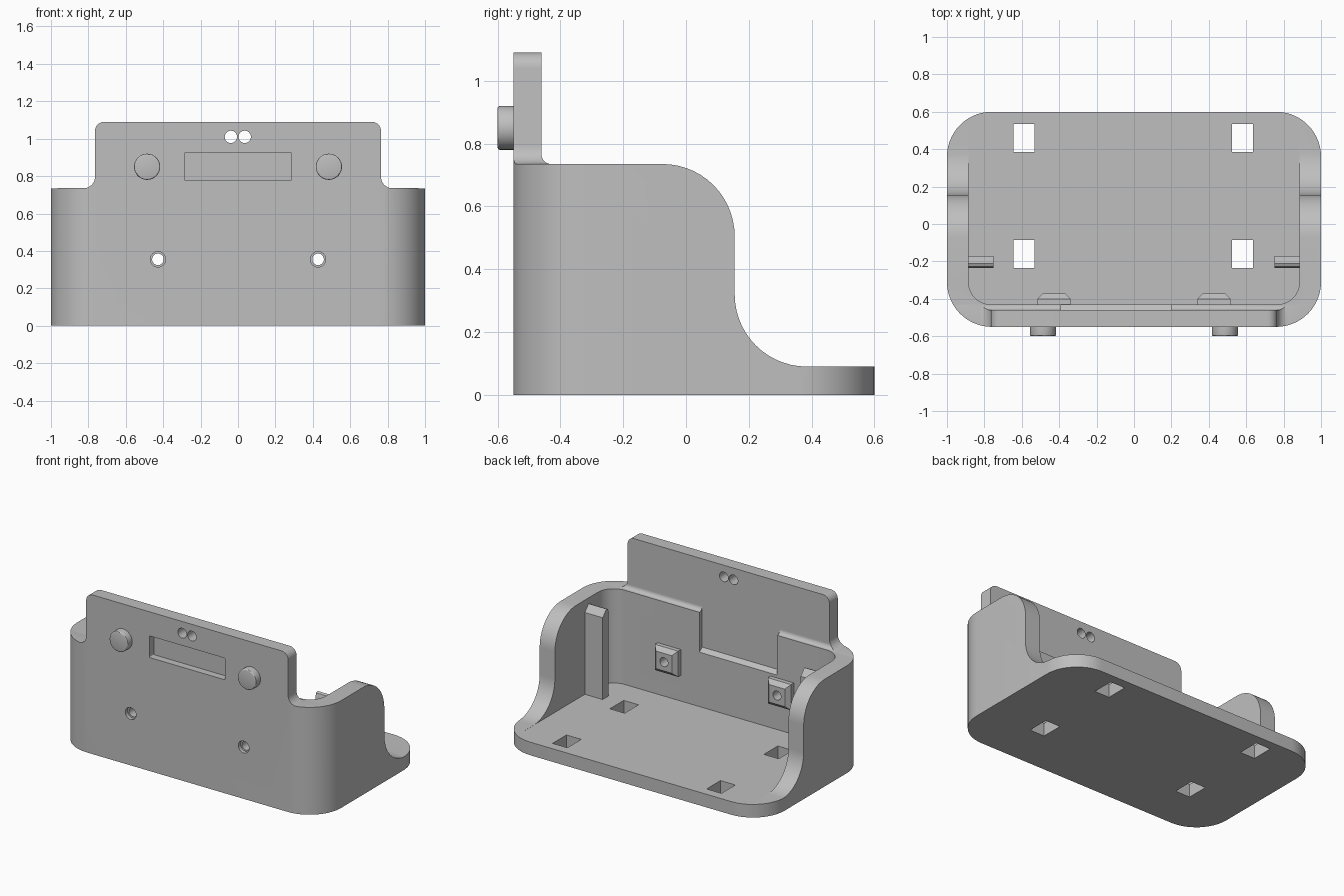
import bpy, bmesh, math
from mathutils import Vector

cube = bpy.data.objects.get("Cube")
if cube:
    bpy.data.objects.remove(cube, do_unlink=True)

grey = bpy.data.materials.new("light grey plastic")
grey.use_nodes = True
colour = (0.52, 0.52, 0.52, 1)
grey.diffuse_color = colour
grey.node_tree.nodes["Principled BSDF"].inputs["Base Color"].default_value = colour


def rounded(corners, steps=14):
    """Turn (u, v, radius) corners into an outline with filleted corners."""
    out = []
    for i, (u, v, r) in enumerate(corners):
        p = Vector((u, v))
        if not r:
            out.append(p)
            continue
        a = (Vector(corners[i - 1][:2]) - p).normalized()
        b = (Vector(corners[(i + 1) % len(corners)][:2]) - p).normalized()
        half = a.angle(b) / 2
        centre = p + (a + b).normalized() * r / math.sin(half)
        start = p + a * r / math.tan(half) - centre
        end = p + b * r / math.tan(half) - centre
        sweep = start.angle(end)
        for k in range(steps + 1):
            t = k / steps
            out.append(centre + (start * math.sin((1 - t) * sweep)
                                 + end * math.sin(t * sweep)) / math.sin(sweep))
    return out


def make(name, bm):
    bmesh.ops.recalc_face_normals(bm, faces=bm.faces)
    mesh = bpy.data.meshes.new(name)
    bm.to_mesh(mesh)
    bm.free()
    mesh.materials.append(grey)
    obj = bpy.data.objects.new(name, mesh)
    bpy.context.collection.objects.link(obj)
    return obj


def prism(name, corners, axis, lo, hi):
    """Extrude an outline along an axis."""
    place = {"x": lambda p, d: (d, p.x, p.y),
             "y": lambda p, d: (p.x, d, p.y),
             "z": lambda p, d: (p.x, p.y, d)}[axis]
    bm = bmesh.new()
    pts = rounded(corners)
    rings = [[bm.verts.new(place(p, d)) for p in pts] for d in (lo, hi)]
    for ring in rings:
        bm.faces.new(ring)
    for i in range(len(pts)):
        bm.faces.new((rings[0][i - 1], rings[0][i], rings[1][i], rings[1][i - 1]))
    return make(name, bm)


def rect(u0, u1, v0, v1, r=0):
    return [(u0, v0, r), (u1, v0, r), (u1, v1, r), (u0, v1, r)]


def disc(x, z, r):
    return [(x + r * math.cos(math.tau * i / 32), z + r * math.sin(math.tau * i / 32), 0)
            for i in range(32)]


def boolean(obj, tool, operation="DIFFERENCE", keep=False):
    mod = obj.modifiers.new("cut", "BOOLEAN")
    mod.operation, mod.object, mod.solver = operation, tool, "EXACT"
    bpy.context.view_layer.objects.active = obj
    bpy.ops.object.modifier_apply(modifier=mod.name)
    if not keep:
        bpy.data.objects.remove(tool, do_unlink=True)


# Body: plan outline trimmed by the side profile and the front silhouette
body = prism("housing", rect(-1, 1, -0.55, 0.6, 0.24), "z", 0, 1.3)
side = [(-0.7, -0.1, 0), (0.7, -0.1, 0), (0.7, 0.09, 0), (0.155, 0.09, 0.23),
        (0.155, 0.735, 0.23), (-0.46, 0.735, 0.03), (-0.46, 1.2, 0), (-0.7, 1.2, 0)]
boolean(body, prism("side_trim", side, "x", -1.2, 1.2), "INTERSECT")
half = [(1.2, -0.2, 0), (1.2, 0.7352, 0), (0.765, 0.7352, 0.06), (0.765, 1.09, 0.05)]
front = half + [(-x, z, r) for x, z, r in reversed(half)]
boolean(body, prism("front_trim", front, "y", -0.9, 0.9), "INTERSECT")

# Open cavity above the floor
cavity = [(-0.885, -0.43, 0.12), (0.885, -0.43, 0.12), (0.885, 0.9, 0), (-0.885, 0.9, 0)]
boolean(body, prism("cavity", cavity, "z", 0.0898, 1.3))

# Relief behind the display and the display pocket
relief = [(-0.461, 0.485, 0), (-0.42, 0.455, 0), (-0.38, 0.455, 0),
          (-0.38, 0.77, 0), (-0.461, 0.77, 0)]
boolean(body, prism("relief", relief, "x", -0.39, 0.2))
boolean(body, prism("display_pocket", rect(-0.287, 0.287, 0.777, 0.925, 0.006),
                    "y", -0.7, -0.5))

# Sensor holes in the upper plate
for x in (-0.038, 0.036):
    boolean(body, prism("sensor_hole", disc(x, 1.01, 0.033), "y", -0.7, -0.4))

# Floor slots
for x in (-0.587, 0.58):
    for y in (-0.16, 0.46):
        boolean(body, prism("floor_slot", rect(x - 0.056, x + 0.056, y - 0.075, y + 0.075),
                            "z", -0.1, 0.2))

parts = [body]
for label, s in (("left", 1), ("right", -1)):
    # Chamfered screw boss on the inner wall, with its through hole
    x, z, w = s * 0.428, 0.355, 0.088
    boss = prism(label + "_screw_boss", rect(x - w, x + w, z - w, z + w), "y", -0.435, -0.372)
    bm = bmesh.new()
    bm.from_mesh(boss.data)
    rim = [e for e in bm.edges if all(v.co.y > -0.4 for v in e.verts)]
    bmesh.ops.bevel(bm, geom=rim, offset=0.028, segments=1, affect="EDGES")
    bm.to_mesh(boss.data)
    bm.free()
    hole = prism("screw_hole", disc(x, z, 0.031), "y", -0.7, -0.3)
    boolean(body, hole, keep=True)
    boolean(boss, hole)
    boolean(body, prism("countersink", disc(x, z, 0.041), "y", -0.7, -0.525))

    # Guide rib with a sloped top on the side wall
    rib = [(-0.235, 0.085, 0), (-0.17, 0.085, 0), (-0.17, 0.65, 0),
           (-0.21, 0.695, 0), (-0.226, 0.688, 0), (-0.235, 0.66, 0)]
    xs = sorted((s * 0.75, s * 0.9))
    guide = prism(label + "_guide_rib", rib, "x", *xs)

    # Round button with a softened outer edge
    button = prism(label + "_button", disc(s * 0.486, 0.85, 0.07), "y", -0.6, -0.54)
    bm = bmesh.new()
    bm.from_mesh(button.data)
    rim = [e for e in bm.edges if all(v.co.y < -0.59 for v in e.verts)]
    bmesh.ops.bevel(bm, geom=rim, offset=0.008, segments=3, profile=0.5, affect="EDGES")
    bm.to_mesh(button.data)
    bm.free()
    parts += [boss, guide, button]

# Smooth curved faces, keep hard edges
bpy.ops.object.select_all(action="DESELECT")
for obj in parts:
    obj.select_set(True)
bpy.context.view_layer.objects.active = body
bpy.ops.object.shade_smooth_by_angle(angle=math.radians(30))
